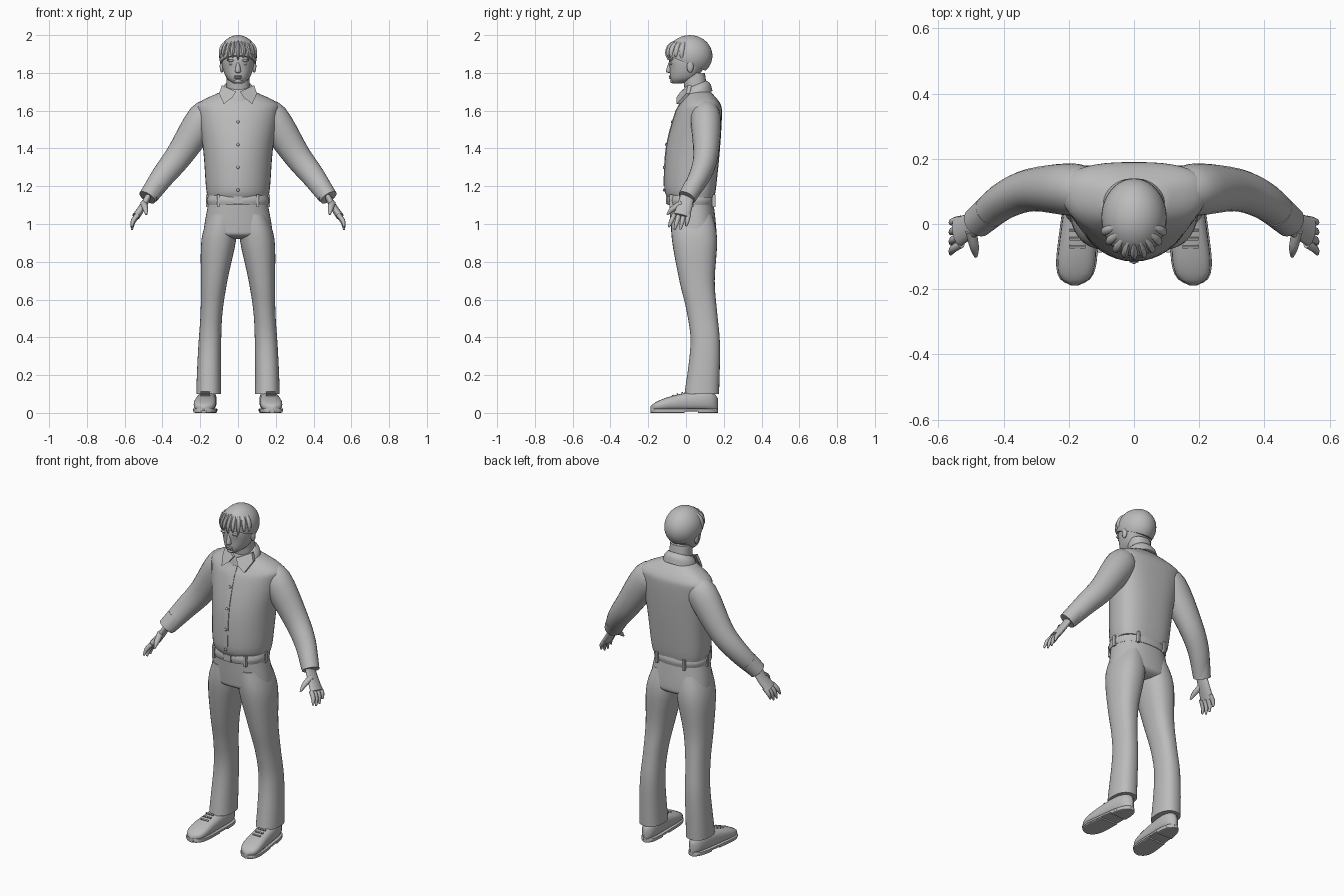
import bpy, bmesh, math
from math import cos, sin, tau
from mathutils import Vector, Matrix

if "Cube" in bpy.data.objects:
    bpy.data.objects.remove(bpy.data.objects["Cube"])

grey = bpy.data.materials.new("plain grey")
grey.use_nodes = True
grey.diffuse_color = (.5, .5, .5, 1)
grey.node_tree.nodes["Principled BSDF"].inputs["Base Color"].default_value = grey.diffuse_color


def finish(name, bm, mirror=False, angle=50):
    """Turn the working mesh into a shaded object, mirrored across x if asked."""
    bmesh.ops.recalc_face_normals(bm, faces=bm.faces)
    mesh = bpy.data.meshes.new(name)
    bm.to_mesh(mesh)
    bm.free()
    mesh.materials.append(grey)
    ob = bpy.data.objects.new(name, mesh)
    bpy.context.collection.objects.link(ob)
    if mirror:
        ob.modifiers.new("mirror", 'MIRROR')
    bpy.ops.object.select_all(action='DESELECT')
    ob.select_set(True)
    bpy.context.view_layer.objects.active = ob
    bpy.ops.object.shade_smooth_by_angle(angle=math.radians(angle))


def spline(rows, steps=4):
    """Smoothly interpolate rows of numbers that pass through every row."""
    padded = [rows[0], *rows, rows[-1]]
    out = []
    for i in range(len(rows) - 1):
        for step in range(steps):
            t = step / steps
            row = []
            for before, start, end, after in zip(*padded[i:i + 4]):
                slope_in, slope_out = (end - before) / 2, (after - start) / 2
                rise = end - start
                row.append(start + t * slope_in
                           + t * t * (3 * rise - 2 * slope_in - slope_out)
                           + t ** 3 * (slope_in + slope_out - 2 * rise))
            out.append(row)
    return out + [list(rows[-1])]


def angles(count):
    return [tau * i / count for i in range(count)]


def power(value, exponent):
    return math.copysign(abs(value) ** exponent, value)


def loft(name, rings, mirror=False, angle=50):
    """Skin a stack of rings and close both ends."""
    bm = bmesh.new()
    loops = [[bm.verts.new(point) for point in ring] for ring in rings]
    for low, high in zip(loops, loops[1:]):
        for i in range(len(low)):
            bm.faces.new((low[i - 1], low[i], high[i], high[i - 1]))
    bm.faces.new(loops[0])
    bm.faces.new(loops[-1])
    finish(name, bm, mirror, angle)


def body(name, rows, count=40, widest=.5, front=.9, back=.85, tilt=0,
         centre=lambda z: 0, mirror=False):
    """Level rings; each row is height, half width, front y, back y."""
    rings = []
    for z, half, near, far in spline(rows):
        middle = near + (far - near) * widest
        ring = []
        for a in angles(count):
            depth, shape = (far - middle, back) if sin(a) > 0 else (middle - near, front)
            y = depth * power(sin(a), shape)
            ring.append((centre(z) + half * power(cos(a), shape), middle + y, z + tilt * y))
        rings.append(ring)
    loft(name, rings, mirror)


def tube(name, rows, thick=1, count=16, mirror=True):
    """Limb along a path; each row is x, y, z, radius."""
    rows = spline(rows)
    points = [Vector(row[:3]) for row in rows]
    rings = []
    for i, point in enumerate(points):
        along = points[min(i + 1, len(points) - 1)] - points[max(i - 1, 0)]
        across = along.cross(Vector((0, 1, 0))).normalized()
        side = along.normalized().cross(across)
        radius = rows[i][-1]
        rings.append([point + radius * (across * thick * cos(a) + side * sin(a))
                      for a in angles(count)])
    loft(name, rings, mirror)


def placed(loc, size, tip=0):
    return Matrix.Translation(loc) @ Matrix.Rotation(tip, 4, 'X') @ Matrix.Diagonal((*size, 1))


def ball(name, loc, size, mirror=False, segments=16, cut=None):
    """Ellipsoid, optionally trimmed below a plane given by point and normal."""
    bm = bmesh.new()
    bmesh.ops.create_uvsphere(bm, u_segments=segments, v_segments=segments // 2, radius=1,
                              matrix=placed(loc, size))
    if cut:
        bmesh.ops.bisect_plane(bm, geom=bm.verts[:] + bm.edges[:] + bm.faces[:],
                               plane_co=cut[0], plane_no=cut[1], clear_inner=True)
        bmesh.ops.holes_fill(bm, edges=[e for e in bm.edges if e.is_boundary])
    finish(name, bm, mirror)


def box(name, loc, size, mirror=False, tip=0):
    bm = bmesh.new()
    bmesh.ops.create_cube(bm, size=1, matrix=placed(loc, size, tip))
    finish(name, bm, mirror, 30)


# Shirt body
shirt = [(1.14, .16, -.1, .15), (1.2, .17, -.115, .16), (1.4, .185, -.105, .18),
         (1.58, .215, -.06, .19), (1.64, .21, -.03, .18), (1.7, .09, 0, .13)]
body("shirt", shirt, widest=.6, front=1, back=.75)


def shirt_front(z):
    return min(spline(shirt, 20), key=lambda row: abs(row[0] - z))[2]


# Button placket and buttons
strip = []
for i in range(10):
    z = 1.2 + i * .05
    y = shirt_front(z) - .003
    strip.append([(x, y + inset, z) for x, inset in ((-.014, 0), (.014, 0), (.014, .02), (-.014, .02))])
loft("placket", strip)
for i in range(4):
    z = 1.18 + i * .12
    ball("button", (0, shirt_front(z) - .004, z), (.008, .005, .008))

# Folded collar with a pointed wing on each side
body("collar_band", [(1.67, .1, -.03, .14), (1.71, .09, -.02, .13), (1.735, .07, -.01, .11)],
     front=1, back=1, tilt=.4)
wing = [(.01, -.03, 1.7), (.03, -.05, 1.67), (.075, -.05, 1.635), (.1, 0, 1.69), (.085, .01, 1.735)]
loft("collar_wing", [wing, [(x, y + .02, z) for x, y, z in wing]], True, 30)

# Sleeves and cuffs
tube("sleeve", [(.12, .1, 1.6, .05), (.18, .105, 1.56, .08), (.31, .105, 1.365, .066),
                (.4, .07, 1.25, .056), (.47, .01, 1.15, .045)], thick=1.1, count=24)
tube("cuff", [(.44, .04, 1.2, .052), (.48, .005, 1.14, .048)], count=24)

# Hands, with fingers fanned from front to back
tube("palm", [(.465, .01, 1.165, .036), (.5, -.005, 1.1, .04), (.54, -.025, 1.04, .045)], thick=.45)
for i in range(4):
    root, tip = i * .025 - .062, i * .031 - .092
    end = .968 + .008 * (i - 1.4) ** 2
    tube("finger", [(.53, root, 1.05, .013), (.555, (root + tip) / 2, (end + 1.05) / 2, .012),
                    (.562, tip, end, .005)], count=8)
tube("thumb", [(.5, -.02, 1.11, .018), (.49, -.07, 1.08, .015), (.485, -.1, 1.05, .005)], count=8)

# Trousers: hips, then legs that spread toward the hem
body("trouser_hips", [(1.12, .155, -.09, .145), (.98, .18, -.08, .16),
                      (.94, .17, -.07, .155), (.92, .1, -.02, .12)])
body("trouser_leg", [(1.05, .07, -.075, .14), (.92, .092, -.075, .165), (.7, .07, -.035, .152),
                     (.53, .058, .005, .165), (.36, .06, .024, .18), (.1, .066, -.008, .175)],
     count=32, centre=lambda z: .155 - .08 * (z - .1) ** 2, mirror=True)

# Belt, loops and buckle
body("belt", [(1.1, .16, -.097, .15), (1.125, .165, -.102, .155), (1.15, .158, -.097, .15)])
for x, y in ((.105, -.078), (.09, .147), (.162, .03)):
    box("belt_loop", (x, y, 1.123), (.014, .018, .064), True)
box("buckle", (0, -.1, 1.125), (.05, .012, .04))


def shoe(name, bottom, grow, start=0, stop=1, top=None):
    """Shoe slice between two fractions of its length, heel to toe."""
    rings = []
    for i in range(21):
        t = start + (stop - start) * i / 20
        taper = (1.02 - abs(2 * t - 1) ** 5) ** .5
        half = (.044 + .02 * t) * taper + grow
        height = top or bottom + (.11 - .07 * t * t) * (.5 + taper / 2)
        shape = .3 if top else .75
        rings.append([(.155 + .027 * t + half * power(cos(a), shape), .17 - .358 * t,
                       bottom + (height - bottom) * (power(sin(a), shape) + 1) / 2)
                      for a in angles(20)])
    loft(name, rings, True, 35 if top else 60)


# Shoes and laces
shoe("shoe_upper", .012, 0)
shoe("shoe_sole", .008, .004, top=.024)
shoe("shoe_heel", 0, .003, stop=.3, top=.02)
shoe("shoe_tread", 0, .001, start=.5, top=.02)
for i in range(3):
    box("shoe_lace", (.173, -.02 - i * .025, .108 - i * .008), (.05, .008, .007), True, .4)

# Neck and head
body("neck", [(1.66, .065, 0, .12), (1.8, .06, -.02, .1)])
body("head", [(1.745, .025, -.07, -.02), (1.77, .058, -.083, .05), (1.82, .08, -.086, .09),
              (1.88, .088, -.09, .12), (1.96, .07, -.06, .1)], widest=.6)

# Face
body("nose", [(1.8, .01, -.094, -.07), (1.81, .016, -.106, -.07), (1.86, .008, -.09, -.07)],
     count=12, widest=.8)
ball("brow", (.036, -.083, 1.866), (.023, .008, .006), True)
ball("eye", (.034, -.077, 1.848), (.015, .008, .007), True)
for z in (1.773, 1.782):
    ball("lip", (0, -.082, z), (.022, .009, .005))
ball("chin", (0, -.07, 1.757), (.022, .014, .012))
ball("ear", (.086, .022, 1.835), (.011, .018, .034), True)

# Hair cap cut on a slope from brow to nape, with swept fringe locks
ball("hair", (0, .02, 1.89), (.1, .12, .11), segments=40, cut=((0, .02, 1.845), (0, .4, 1)))
for i in range(9):
    swing = (i - 4) * .3
    lock = [(reach * sin(swing), .02 - reach * 1.2 * cos(swing), z, radius)
            for reach, z, radius in ((.05, 1.975, .005), (.085, 1.945, .013),
                                     (.098, 1.905, .013), (.094, 1.868 + i % 2 * .012, .003))]
    tube("fringe_lock", lock, thick=.8, count=8, mirror=False)
